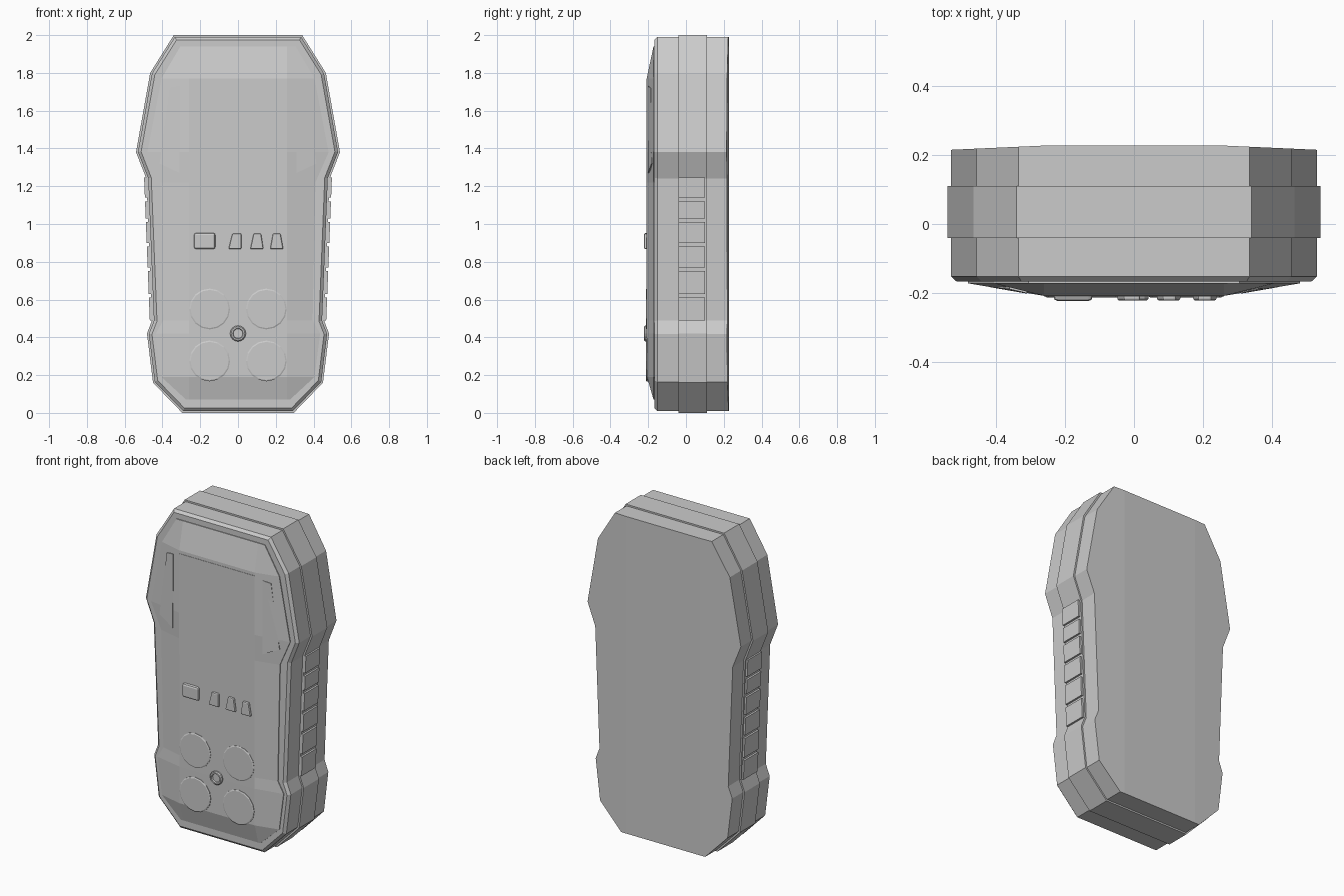
import bpy, bmesh, math
from mathutils import Vector

if "Cube" in bpy.data.objects:
    bpy.data.objects.remove(bpy.data.objects["Cube"])

# Half outlines, top to bottom: (x, z)
OUT = [(.34, 2.0), (.465, 1.8), (.54, 1.38), (.485, 1.24),
       (.455, .49), (.482, .42), (.45, .16), (.295, 0)]
# Front panel rows: (z, half width, y of the flat middle)
PANEL = [(1.94, .305, -.172), (1.77, .405, -.208), (1.38, .48, -.208), (1.22, .41, -.208),
         (.49, .395, -.208), (.42, .435, -.208), (.19, .405, -.206), (.07, .275, -.172)]
FLAT, RIM = .26, -.172


def finish(name, bm, bevel=0):
    bmesh.ops.recalc_face_normals(bm, faces=bm.faces)
    me = bpy.data.meshes.new(name)
    bm.to_mesh(me)
    bm.free()
    ob = bpy.data.objects.new(name, me)
    bpy.context.collection.objects.link(ob)
    if bevel:
        m = ob.modifiers.new("bevel", 'BEVEL')
        m.width, m.segments, m.limit_method = bevel, 2, 'ANGLE'
    return ob


def ring(half):
    return half + [(-x, z) for x, z in reversed(half)]


def inset(half, d):
    """Move the closed outline inwards by d with mitred corners."""
    p = [Vector(q) for q in ring(half)]
    res = []
    for i in range(len(half)):
        a, b, c = p[i - 1], p[i], p[i + 1]
        n1 = Vector(((b - a).y, -(b - a).x)).normalized()
        n2 = Vector(((c - b).y, -(c - b).x)).normalized()
        m = (n1 + n2) * d / (1 + n1.dot(n2))
        res.append((b.x + m.x, b.y + m.y))
    return res


def loft(name, loops, bevel=0):
    """Join loops of 3D points and cap both ends."""
    bm = bmesh.new()
    vs = [[bm.verts.new(p) for p in lp] for lp in loops]
    n = len(vs[0])
    for a, b in zip(vs, vs[1:]):
        for i in range(n):
            j = (i + 1) % n
            bm.faces.new((a[i], a[j], b[j], b[i]))
    bm.faces.new(vs[0])
    bm.faces.new(vs[-1])
    return finish(name, bm, bevel)


def prism(name, pts, y0, y1, bevel=0):
    return loft(name, [[(x, y, z) for x, z in pts] for y in (y0, y1)], bevel)


def shell(name, rows, base):
    """Faceted cover with rows (z, half width, middle y, edge y), closed down to base."""
    bm = bmesh.new()
    g = [[bm.verts.new((x, y, z)) for x, y in
          ((-e, ye), (-FLAT, ym), (FLAT, ym), (e, ye))] for z, e, ym, ye in rows]
    for a, b in zip(g, g[1:]):
        for i in range(3):
            bm.faces.new((a[i], a[i + 1], b[i + 1], b[i]))
    rim = [e for e in bm.edges if e.is_boundary]
    new = bmesh.ops.extrude_edge_only(bm, edges=rim)["geom"]
    for v in new:
        if isinstance(v, bmesh.types.BMVert):
            v.co.y = base
    bmesh.ops.contextual_create(bm, geom=[e for e in new if isinstance(e, bmesh.types.BMEdge)])
    return finish(name, bm)


def panel_y(x, z):
    for (z0, e0, y0), (z1, e1, y1) in zip(PANEL, PANEL[1:]):
        if z1 <= z <= z0:
            t = (z0 - z) / (z0 - z1)
            e, y = e0 + (e1 - e0) * t, y0 + (y1 - y0) * t
            return y + (RIM - y) * max(0, (abs(x) - FLAT) / (e - FLAT))


def circle(cx, cz, r, n):
    return [(cx + r * math.cos(2 * math.pi * i / n), cz + r * math.sin(2 * math.pi * i / n))
            for i in range(n)]


# Case: middle band, front half with chamfered lip, back half
prism("middle_band", ring(OUT), -.04, .11)
loft("front_case", [[(x, y, z) for x, z in ring(inset(OUT, d))]
                    for y, d in ((-.03, .01), (-.152, .01), (-.167, .026))])
shell("back_case", [(z, x, .227, .227 - (x - FLAT) * .045) for x, z in inset(OUT, .01)], .10)

# Raised faceted front panel
shell("front_panel", [(z, e, y, RIM) for z, e, y in PANEL], -.15)

# Screen and slanted side plates
prism("screen", [(-.26, 1.12), (.26, 1.12), (.26, 1.75), (-.26, 1.75)], -.19, -.210)
plate = [(.31, 1.73), (.36, 1.72), (.415, 1.32), (.31, 1.27)]
for s, side in ((1, "right"), (-1, "left")):
    loft("screen_plate_" + side, [[(s * x, panel_y(x, z) + d, z) for x, z in plate]
                                  for d in (.01, -.004)])

# Side grip pads
for i, (z0, z1) in enumerate(((1.14, 1.245), (1.03, 1.12), (.90, 1.01),
                              (.77, .88), (.63, .75), (.49, .61))):
    for s, side in ((1, "right"), (-1, "left")):
        edge = [(.455 + (z - .49) * .04, z) for z in (z0, z1)]
        pts = [(s * (x - .03), z) for x, z in edge] + [(s * (x + .012), z) for x, z in edge[::-1]]
        prism(f"grip_pad_{side}_{i + 1}", pts, -.04, .10)

# Round keys and small centre ring
for i, (x, z) in enumerate(((-.15, .55), (.15, .55), (-.15, .275), (.15, .275))):
    loft(f"round_key_{i + 1}", [[(px, y, pz) for px, pz in circle(x, z, r, 16)]
                                for y, r in ((-.18, .108), (-.210, .108), (-.213, .101))])
loft("centre_key", [[(px, y, pz) for px, pz in circle(0, .42, r, 16)]
                    for y, r in ((-.19, .042), (-.217, .042), (-.222, .036),
                                 (-.222, .028), (-.214, .025))])

# Row of small buttons above the keys
prism("wide_button", [(-.233, .867), (-.12, .867), (-.12, .953), (-.233, .953)], -.19, -.223, .012)
for i, (a, b, c, d) in enumerate(((-.05, .018, .018, -.03), (.065, .135, .122, .083),
                                  (.17, .24, .225, .185))):
    prism(f"small_button_{i + 1}", [(a, .867), (b, .867), (c, .95), (d, .95)], -.19, -.222, .007)
